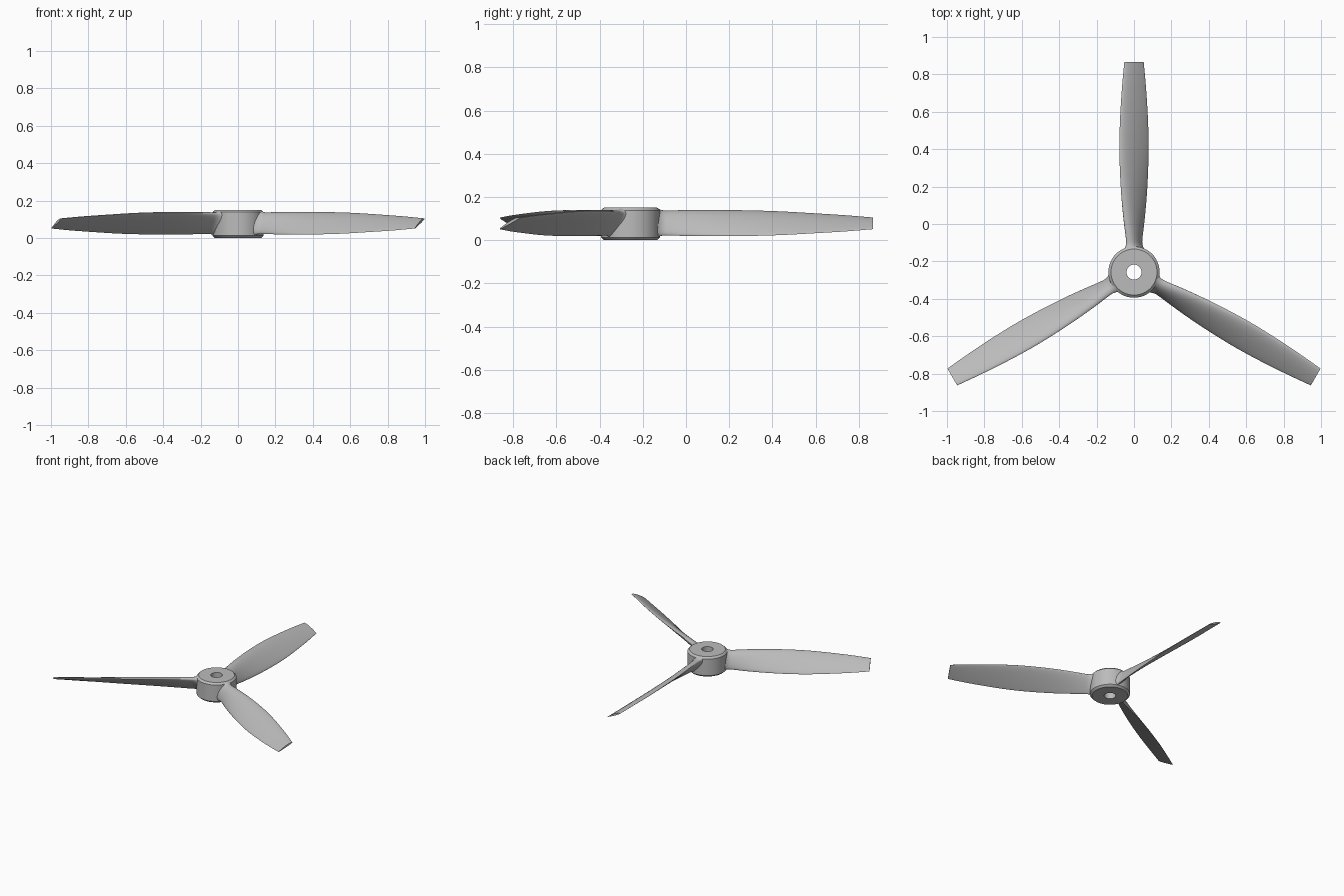
import bpy, bmesh, math
from mathutils import Matrix, Vector

cube = bpy.data.objects.get("Cube")
if cube:
    bpy.data.objects.remove(cube, do_unlink=True)

HUB = Vector((0, -0.257, 0))
MID_Z = 0.077

grey = bpy.data.materials.new("light_grey")
grey.use_nodes = True
colour = (0.5, 0.5, 0.5, 1)
grey.diffuse_color = colour
grey.node_tree.nodes["Principled BSDF"].inputs["Base Color"].default_value = colour


def finish(bm, name, angle=30):
    bmesh.ops.recalc_face_normals(bm, faces=bm.faces)
    mesh = bpy.data.meshes.new(name)
    bm.to_mesh(mesh)
    bm.free()
    mesh.materials.append(grey)
    obj = bpy.data.objects.new(name, mesh)
    bpy.context.collection.objects.link(obj)
    bpy.ops.object.select_all(action='DESELECT')
    obj.select_set(True)
    bpy.context.view_layer.objects.active = obj
    bpy.ops.object.shade_smooth_by_angle(angle=math.radians(angle))
    return obj


def loft(bm, rings, closed=False):
    pairs = list(zip(rings, rings[1:]))
    if closed:
        pairs.append((rings[-1], rings[0]))
    for a, b in pairs:
        n = len(a)
        for i in range(n):
            j = (i + 1) % n
            bm.faces.new((a[i], a[j], b[j], b[i]))


# Hub: chamfered ring with a shaft hole
def make_hub():
    profile = [(0.04, 0), (0.123, 0), (0.137, 0.013),
               (0.137, 0.138), (0.123, 0.151), (0.04, 0.151)]
    bm = bmesh.new()
    n = 64
    rings = []
    for r, z in profile:
        angles = [math.tau * i / n for i in range(n)]
        rings.append([bm.verts.new(HUB + Vector((r * math.cos(a), r * math.sin(a), z)))
                      for a in angles])
    loft(bm, rings, closed=True)
    finish(bm, "hub")


# Blade stations: radius, half width, half height, thickness
STATIONS = [(0.09, 0.038, 0.053, 0.044), (0.17, 0.041, 0.055, 0.042),
            (0.26, 0.053, 0.057, 0.038), (0.40, 0.067, 0.058, 0.032),
            (0.56, 0.076, 0.057, 0.027), (0.70, 0.078, 0.053, 0.023),
            (0.85, 0.073, 0.045, 0.019), (1.0, 0.063, 0.036, 0.015),
            (1.122, 0.052, 0.026, 0.012)]


def station(r):
    """Smooth cubic interpolation between the blade stations."""
    k = max(i for i in range(len(STATIONS) - 1) if STATIONS[i][0] <= r)
    a, b = STATIONS[k], STATIONS[k + 1]
    p = STATIONS[max(k - 1, 0)]
    q = STATIONS[min(k + 2, len(STATIONS) - 1)]
    span = b[0] - a[0]
    t = (r - a[0]) / span
    out = []
    for c in (1, 2, 3):
        m0 = (b[c] - p[c]) / (b[0] - p[0]) * span
        m1 = (q[c] - a[c]) / (q[0] - a[0]) * span
        out.append((2*t**3 - 3*t**2 + 1) * a[c] + (t**3 - 2*t**2 + t) * m0
                   + (3*t**2 - 2*t**3) * b[c] + (t**3 - t**2) * m1)
    return out


def section(r):
    """Twisted aerofoil with a flared root; high edge leads."""
    w, h, thick = station(r)
    flare = 0.02 * max(0, (0.165 - max(r, 0.12)) / 0.045) ** 2
    half, pitch = math.hypot(w, h), math.atan2(h, w)
    chord = Vector((-math.cos(pitch), 0, math.sin(pitch)))
    normal = Vector((math.sin(pitch), 0, math.cos(pitch)))
    n = 32
    points = []
    for i in range(n):
        a = math.tau * i / n
        u, s = math.cos(a), math.sin(a)
        height = s * (1 + 0.35 * u) * thick * (0.75 if s > 0 else 0.25)
        p = chord * (u * (half + 0.6 * flare)) + normal * (height + s * flare)
        points.append(p + Vector((0, r, MID_Z)))
    return points


def make_blade(name, turn):
    bm = bmesh.new()
    radii = [0.09, 0.12, 0.128, 0.136, 0.144, 0.154, 0.165]
    radii += [0.165 + (1.122 - 0.165) * i / 28 for i in range(1, 29)]
    rings = [[bm.verts.new(p) for p in section(min(r, 1.1219))] for r in radii]
    loft(bm, rings)
    bm.faces.new(rings[0])
    bm.faces.new(rings[-1])
    bm.transform(Matrix.Translation(HUB) @ Matrix.Rotation(turn, 4, 'Z'))
    finish(bm, name, 40)


make_hub()
for i, name in enumerate(("back_blade", "right_blade", "left_blade")):
    make_blade(name, math.tau * i / 3)
